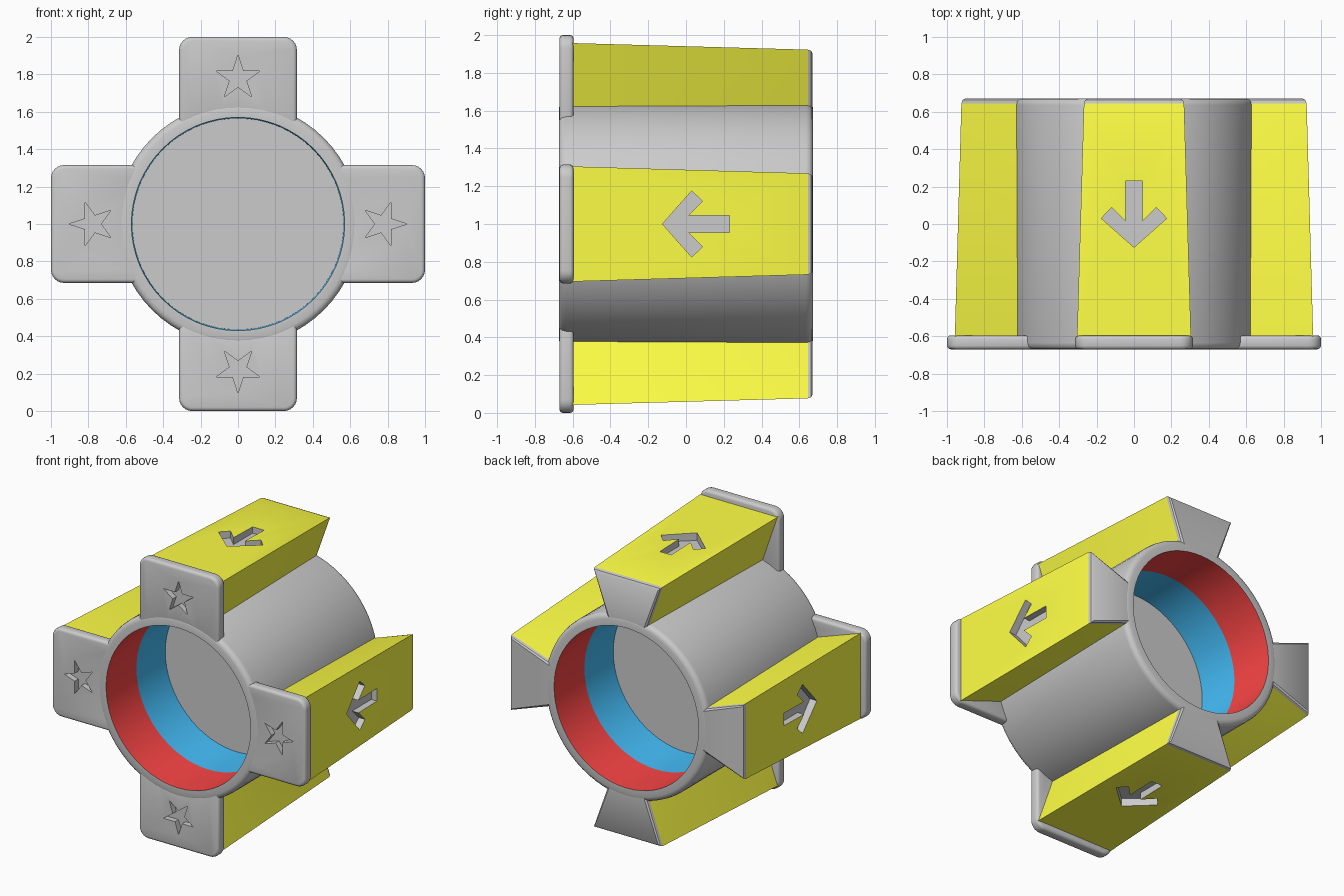
import bpy, bmesh
from math import sin, cos, pi, radians, sqrt
from mathutils import Matrix, Vector

if "Cube" in bpy.data.objects:
    bpy.data.objects.remove(bpy.data.objects["Cube"])


def material(name, rgb):
    m = bpy.data.materials.new(name)
    m.diffuse_color = (*rgb, 1)
    m.use_nodes = True
    m.node_tree.nodes["Principled BSDF"].inputs["Base Color"].default_value = m.diffuse_color
    return m


GREY = material("grey", (0.8, 0.8, 0.8))
YELLOW = material("yellow", (1.0, 1.0, 0.06))
RED = material("red", (0.97, 0.06, 0.06))
BLUE = material("blue", (0.06, 0.52, 0.96))


def finish(name, bm, mats):
    bmesh.ops.recalc_face_normals(bm, faces=bm.faces)
    me = bpy.data.meshes.new(name)
    bm.to_mesh(me)
    bm.free()
    for m in mats:
        me.materials.append(m)
    ob = bpy.data.objects.new(name, me)
    bpy.context.collection.objects.link(ob)
    return ob


def loft(name, rings, mats, slots):
    """Join matching point loops; slots gives a material index per band, then both caps."""
    bm = bmesh.new()
    loops = [[bm.verts.new(p) for p in r] for r in rings]
    n = len(loops[0])
    for a, b, s in zip(loops, loops[1:], slots):
        for i in range(n):
            j = (i + 1) % n
            bm.faces.new((a[i], a[j], b[j], b[i])).material_index = s
    bm.faces.new(loops[0]).material_index = slots[-2]
    bm.faces.new(loops[-1]).material_index = slots[-1]
    return finish(name, bm, mats)


def apply_modifiers(ob):
    bpy.context.view_layer.objects.active = ob
    for m in list(ob.modifiers):
        bpy.ops.object.modifier_apply(modifier=m.name)


def smooth(ob, angle=35):
    bpy.ops.object.select_all(action='DESELECT')
    ob.select_set(True)
    bpy.context.view_layer.objects.active = ob
    bpy.ops.object.shade_smooth_by_angle(angle=radians(angle))


def carve(ob, cutter):
    m = ob.modifiers.new("recess", 'BOOLEAN')
    m.operation, m.solver, m.object = 'DIFFERENCE', 'EXACT', cutter
    m.material_mode = 'TRANSFER'
    apply_modifiers(ob)
    bpy.data.objects.remove(cutter)


# Hub: turned ring with a thin wall across the middle of the bore
N = 64
rim = [(0.565, 0.012), (0.57, 0.33), (0.57, 0.672), (0.615, 0.672), (0.633, 0.667),
       (0.646, 0.654), (0.65, 0.635)]
profile = [(r, -y) for r, y in rim] + [(r, y) for r, y in reversed(rim)]
hub_rings = [[(r * cos(2 * pi * i / N), y, r * sin(2 * pi * i / N)) for i in range(N)]
             for r, y in profile]
hub = loft("hub", hub_rings, [GREY, RED, BLUE], [2, 1] + [0] * 9 + [1, 2] + [0, 0])
hub.location.z = 1
smooth(hub)


# Spoke block: dovetail section, tapering to a softly rounded grey back end
def section(y, outer, half, inner_half, inset=0):
    o, w, v = outer - inset, half - inset, inner_half - inset
    return [(-v, y, 0.6), (v, y, 0.6), (w, y, o), (-w, y, o)]


block = loft("block_top", [section(-0.61, 0.958, 0.305, 0.18),
                           section(0.645, 0.923, 0.268, 0.155),
                           section(0.662, 0.923, 0.268, 0.155, 0.006),
                           section(0.67, 0.923, 0.268, 0.155, 0.02)],
             [YELLOW, GREY], [0, 1, 1, 0, 1])

# Arrow recess pointing to the front
half_arrow = [(0.175, 0.03), (0.12, 0.088), (0.045, 0.013), (0.045, 0.23)]
arrow = [(0, -0.125)] + half_arrow + [(-x, y) for x, y in reversed(half_arrow)]
carve(block, loft("arrow_cutter", [[(x, y, r) for x, y in arrow] for r in (0.89, 1.1)],
                  [GREY], [0, 0, 0]))

# Front plate: rounded outer corners, inner edge following the hub
W, C, R = 0.315, 0.07, 0.6
outline = [(W - C + C * cos(a), 1 - C + C * sin(a)) for a in [k * pi / 12 for k in range(7)]]
outline += [(-x, z) for x, z in reversed(outline)]
outline += [(x, sqrt(R * R - x * x)) for x in [W * (k / 4 - 1) for k in range(9)]]
plate = loft("plate_top", [[(x, y, z) for x, z in outline] for y in (-0.67, -0.595)],
             [GREY], [0, 0, 0])
bevel = plate.modifiers.new("round_edges", 'BEVEL')
bevel.width, bevel.segments, bevel.angle_limit = 0.02, 3, radians(40)
apply_modifiers(plate)

# Star recess pointing outwards
star = []
for k in range(10):
    r = 0.124 if k % 2 == 0 else 0.124 * 0.382
    star.append((r * sin(k * pi / 5), 0.78 + r * cos(k * pi / 5)))
carve(plate, loft("star_cutter", [[(x, y, z) for x, z in star] for y in (-0.63, -0.8)],
                  [GREY], [0, 0, 0]))
smooth(plate)
smooth(block, 32)

# Four spokes around the hub
for k, side in enumerate(("top", "right", "bottom", "left")):
    for src, part in ((block, "block"), (plate, "plate")):
        ob = src
        if k:
            ob = src.copy()
            bpy.context.collection.objects.link(ob)
        ob.name = f"{part}_{side}"
        ob.rotation_euler = (0, k * pi / 2, 0)
        ob.location = (0, 0, 1)
